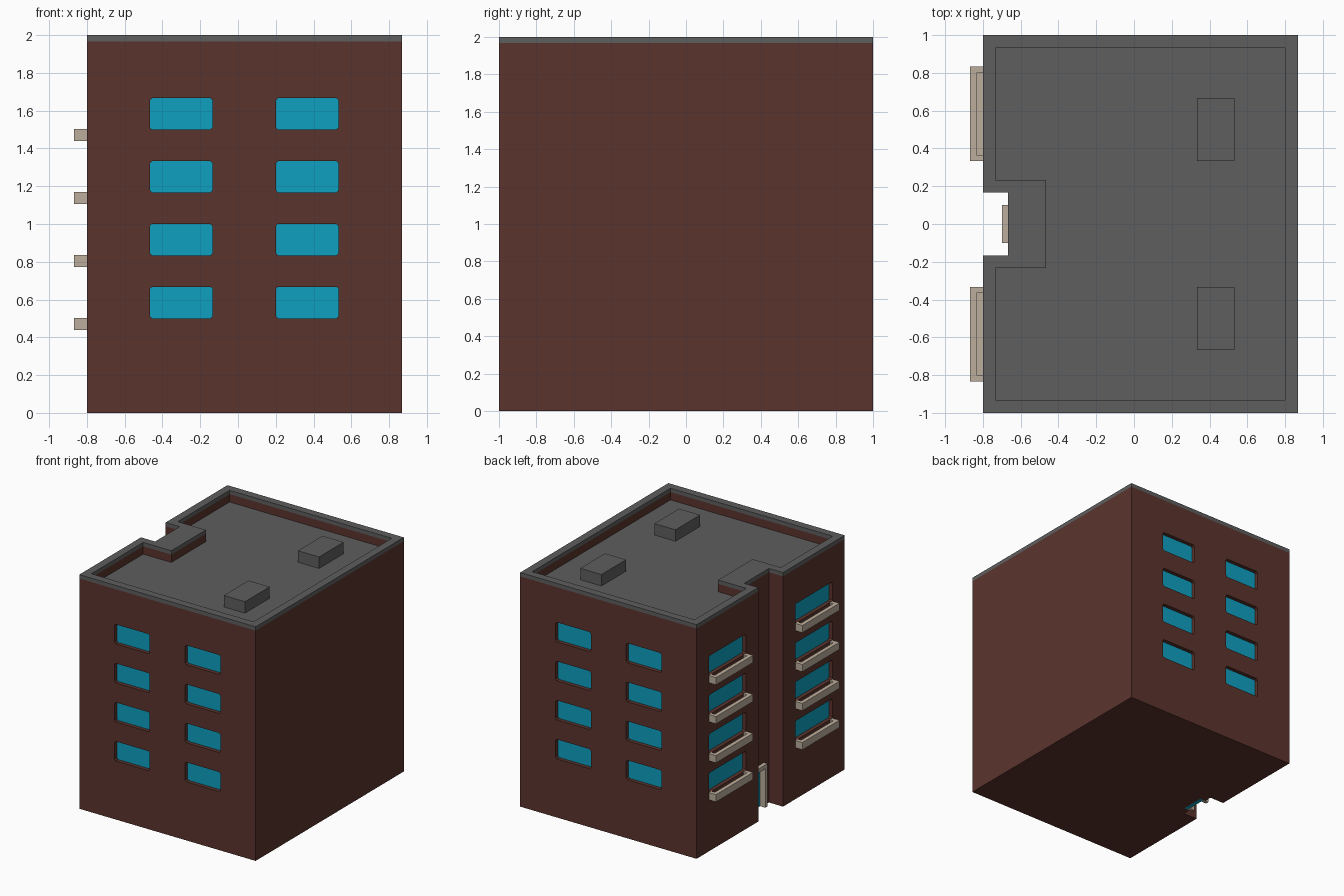
import bpy, bmesh

default = bpy.data.objects.get("Cube")
if default:
    bpy.data.objects.remove(default, do_unlink=True)


def material(name, rgb):
    m = bpy.data.materials.new(name)
    m.use_nodes = True
    m.diffuse_color = (*rgb, 1)
    bsdf = next(n for n in m.node_tree.nodes if n.type == 'BSDF_PRINCIPLED')
    bsdf.inputs["Base Color"].default_value = (*rgb, 1)
    return m


BRICK = material("brick_red", (0.105, 0.034, 0.026))
GREY = material("roof_grey", (0.112, 0.112, 0.112))
GLASS = material("window_blue", (0.0045, 0.352, 0.527))
STONE = material("pale_stone", (0.503, 0.423, 0.332))


def rect(u0, u1, v0, v1, c=0.0):
    """Rectangle outline, with chamfered corners if c is given."""
    if not c:
        return [(u0, v0), (u1, v0), (u1, v1), (u0, v1)]
    return [(u0 + c, v0), (u1 - c, v0), (u1, v0 + c), (u1, v1 - c),
            (u1 - c, v1), (u0 + c, v1), (u0, v1 - c), (u0, v0 + c)]


def prism(bm, outline, lo, hi, axis='z'):
    """Extrude an outline from lo to hi along the given axis."""
    place = {'x': lambda u, v, w: (w, u, v),
             'y': lambda u, v, w: (u, w, v),
             'z': lambda u, v, w: (u, v, w)}[axis]
    a = [bm.verts.new(place(u, v, lo)) for u, v in outline]
    b = [bm.verts.new(place(u, v, hi)) for u, v in outline]
    bm.faces.new(a)
    bm.faces.new(b)
    n = len(a)
    for i in range(n):
        bm.faces.new((a[i], a[(i + 1) % n], b[(i + 1) % n], b[i]))


def make(name, prisms, *mats):
    bm = bmesh.new()
    for p in prisms:
        prism(bm, *p)
    bmesh.ops.recalc_face_normals(bm, faces=bm.faces)
    me = bpy.data.meshes.new(name)
    bm.to_mesh(me)
    bm.free()
    ob = bpy.data.objects.new(name, me)
    bpy.context.collection.objects.link(ob)
    for m in mats:
        me.materials.append(m)
    return ob


def carve(ob, prisms):
    """Subtract a set of prisms from an object."""
    cutter = make("cutter", prisms)
    cutter.hide_render = True
    mod = ob.modifiers.new("carve", 'BOOLEAN')
    mod.operation = 'DIFFERENCE'
    mod.solver = 'EXACT'
    mod.object = cutter
    bpy.context.view_layer.objects.active = ob
    bpy.ops.object.modifier_apply(modifier=mod.name)
    bpy.data.objects.remove(cutter, do_unlink=True)


def notched(x0, x1, y, nx, ny):
    """Floor plan with a notch in its -x side."""
    return [(x0, -y), (x1, -y), (x1, y), (x0, y),
            (x0, ny), (nx, ny), (nx, -ny), (x0, -ny)]


X0, X1, DEPTH = -0.8, 0.867, 0.033
ROOF, CAP, TOP = 1.9, 1.967, 2.0
SILLS = [0.5 + i / 3 for i in range(4)]
plan = notched(X0, X1, 1.0, -0.667, 0.167)
well = (notched(-0.733, 0.8, 0.933, -0.467, 0.233), ROOF, 2.2)

# Recesses for windows, roof well and entrance
cuts = [well, (rect(-0.1, 0.1, -0.1, 0.333), -0.72, -0.62, 'x')]
for z in SILLS:
    for x in (-0.467, 0.2):
        win = rect(x, x + 0.333, z, z + 0.167, 0.012)
        cuts.append((win, -1.1, -1 + DEPTH, 'y'))
        cuts.append((win, 1 - DEPTH, 1.1, 'y'))
    for y in (-0.833, 0.333):
        cuts.append((rect(y, y + 0.5, z, z + 0.167, 0.012), -0.9, X0 + DEPTH, 'x'))

# Brick body: roof deck grey, backs of the window recesses glass
body = make("building_body", [(plan, 0, CAP)], BRICK, GREY, GLASS)
carve(body, cuts)
for p in body.data.polygons:
    c, n = p.center, p.normal
    if n.z > 0.9 and abs(c.z - ROOF) < 0.01:
        p.material_index = 1
    elif abs(n.y) > 0.9 and n.y * c.y > 0 and abs(abs(c.y) - (1 - DEPTH)) < 0.01:
        p.material_index = 2
    elif n.x < -0.9 and abs(c.x - (X0 + DEPTH)) < 0.01:
        p.material_index = 2
    else:
        p.material_index = 0

# Parapet coping
cap = make("parapet_cap", [(plan, CAP, TOP)], GREY)
carve(cap, [well])
for p in cap.data.polygons:
    p.material_index = 0

# Roof vents
for side, y in (("right", -0.667), ("left", 0.333)):
    make("roof_vent_" + side, [(rect(0.333, 0.533, y, y + 0.333), ROOF - 0.005, TOP - 0.002)], GREY)

# Balcony troughs under the side windows: floor, front and two ends
for i, z in enumerate(SILLS):
    for side, y in (("front", -0.833), ("back", 0.333)):
        b, t = z - 0.06, z + 0.002
        trough = make(f"balcony_{side}_{i + 1}", [
            (rect(-0.867, X0, y, y + 0.5), b, t)], STONE)
        carve(trough, [(rect(-0.833, X0 + 0.05, y + 0.033, y + 0.467), b + 0.03, t + 0.1)])
        for p in trough.data.polygons:
            p.material_index = 0

# Entrance: glass door, posts and lintel
make("door_glass", [(rect(-0.65, -0.615, -0.1, 0.1), 0, 0.335)], GLASS)
make("door_frame", [
    (rect(-0.7, -0.645, -0.1, -0.072), 0, 0.333),
    (rect(-0.7, -0.645, 0.072, 0.1), 0, 0.333),
    (rect(-0.7, -0.66, -0.1, 0.1), 0.333, 0.367)], STONE)
